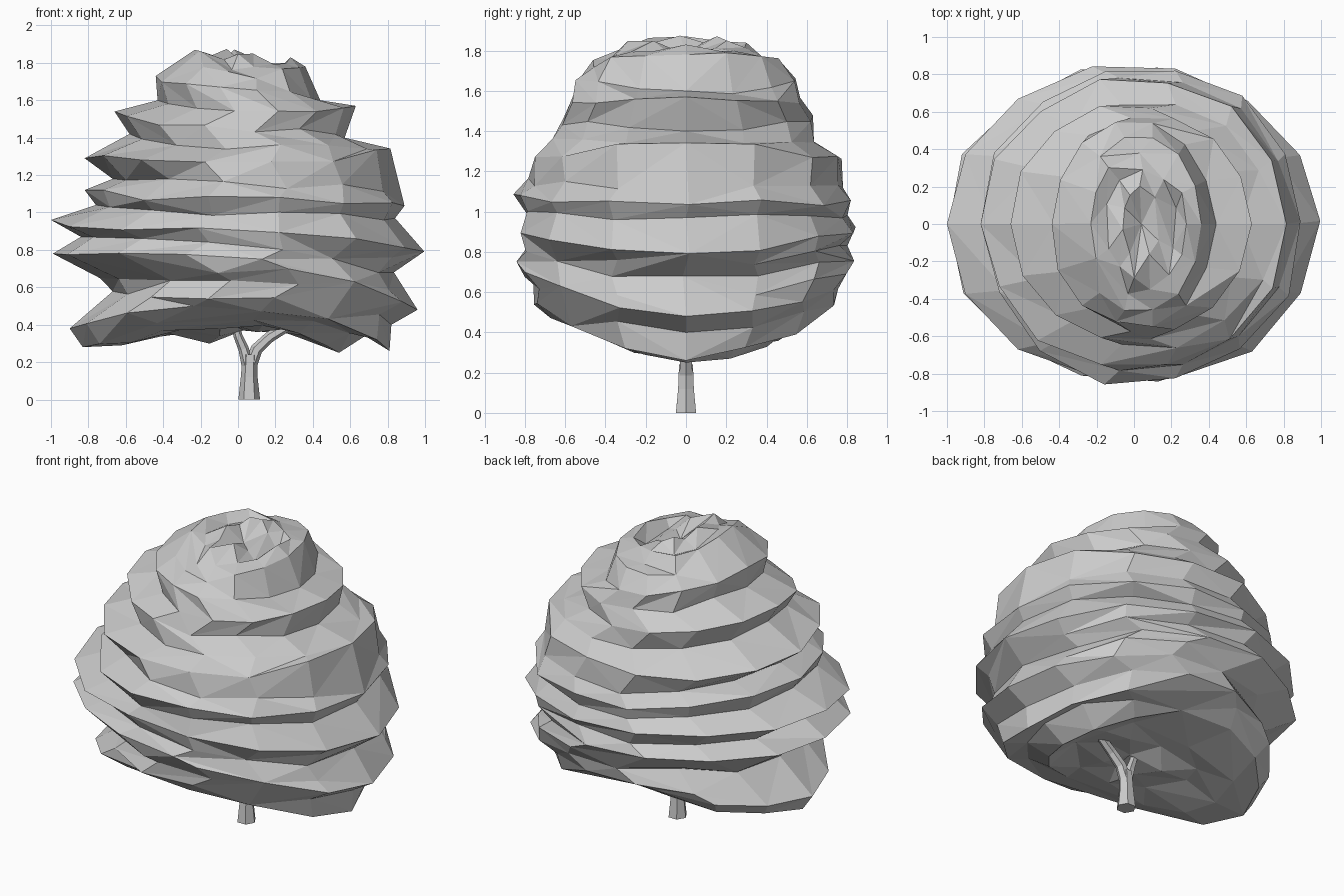
import bpy, bmesh, math, random

if "Cube" in bpy.data.objects:
    bpy.data.objects.remove(bpy.data.objects["Cube"])
random.seed(7)

# Jagged crown profiles, bottom to top: left (x, z), right (x, z), front/back (depth, z)
LEFT = [(-.17, .31), (-.4, .36), (-.62, .29), (-.83, .28), (-.9, .38), (-.78, .48), (-.67, .58),
        (-.74, .65), (-.99, .78), (-.84, .87), (-1, .96), (-.76, 1.04), (-.82, 1.12), (-.67, 1.18),
        (-.82, 1.29), (-.58, 1.42), (-.66, 1.54), (-.43, 1.6), (-.44, 1.73), (-.31, 1.82),
        (-.23, 1.87), (-.15, 1.82), (-.06, 1.87)]
RIGHT = [(.2, .39), (.38, .36), (.54, .25), (.68, .34), (.81, .26), (.82, .4), (.96, .48),
         (.9, .58), (.83, .68), (.92, .74), (1, .79), (.84, .97), (.89, 1.03), (.86, 1.13),
         (.82, 1.33), (.74, 1.36), (.57, 1.4), (.63, 1.57), (.44, 1.6), (.36, 1.78),
         (.28, 1.83), (.23, 1.74), (.14, 1.8)]
DEPTH = [(.2, .38), (.35, .39), (.5, .41), (.6, .44), (.68, .5), (.77, .56), (.76, .63),
         (.8, .68), (.84, .76), (.8, .82), (.86, .9), (.81, .98), (.86, 1.06), (.79, 1.14),
         (.79, 1.25), (.67, 1.36), (.64, 1.45), (.59, 1.54), (.55, 1.65), (.47, 1.74),
         (.38, 1.78), (.3, 1.82), (.2, 1.84)]
SEG = 14


def crown():
    # Stack elliptical rows whose heights blend between side and front profiles
    bm = bmesh.new()
    rows = []
    for (lx, lz), (rx, rz), (d, dz) in zip(LEFT, RIGHT, DEPTH):
        row = []
        for i in range(SEG):
            t = 2 * math.pi * i / SEG
            c, s = math.cos(t), math.sin(t)
            side = abs(s) < .01
            grow = 1 if side else 1 + random.uniform(-.03, .03)
            x = (lx + rx) / 2 + (rx - lx) / 2 * c * grow
            w = c * c
            z = w * (rz if c > 0 else lz) + (1 - w) * dz
            if not side:
                z += random.uniform(-.025, .025)
            row.append(bm.verts.new((x, d * s * grow, z)))
        rows.append(row)
    for a, b in zip(rows, rows[1:]):
        for i in range(SEG):
            j = (i + 1) % SEG
            if random.random() < .5:
                bm.faces.new((a[i], a[j], b[j]))
                bm.faces.new((a[i], b[j], b[i]))
            else:
                bm.faces.new((a[i], a[j], b[i]))
                bm.faces.new((a[j], b[j], b[i]))
    # Close the underside and the hollow at the top
    for row, co in ((rows[0], (.03, 0, .37)), (rows[-1], (.04, 0, 1.78))):
        tip = bm.verts.new(co)
        for i in range(SEG):
            bm.faces.new((row[i], row[(i + 1) % SEG], tip))
    bmesh.ops.recalc_face_normals(bm, faces=bm.faces)
    me = bpy.data.meshes.new("crown")
    bm.to_mesh(me)
    bm.free()
    ob = bpy.data.objects.new("crown", me)
    bpy.context.collection.objects.link(ob)
    # Merge slivers into larger facets
    mod = ob.modifiers.new("facets", 'DECIMATE')
    mod.ratio = 0.85


def limb(name, path):
    # Six-sided tapering tube: centre x, y, z and radius per section
    bm = bmesh.new()
    rings = []
    for k, (x, y, z, r) in enumerate(path):
        p, q = path[max(k - 1, 0)], path[min(k + 1, len(path) - 1)]
        lean = math.atan2(q[0] - p[0], q[2] - p[2]) if k else 0
        rings.append([bm.verts.new((x + r * math.cos(a) * math.cos(lean), y + r * math.sin(a),
                                    z - r * math.cos(a) * math.sin(lean)))
                      for a in (i * math.pi / 3 for i in range(6))])
    for a, b in zip(rings, rings[1:]):
        for i in range(6):
            j = (i + 1) % 6
            bm.faces.new((a[i], a[j], b[j], b[i]))
    bm.faces.new(rings[0][::-1])
    bm.faces.new(rings[-1])
    me = bpy.data.meshes.new(name)
    bm.to_mesh(me)
    bm.free()
    bpy.context.collection.objects.link(bpy.data.objects.new(name, me))


crown()
# Forked trunk
limb("trunk", [(.06, 0, 0, .058), (.06, 0, .12, .045), (.065, 0, .24, .04)])
limb("right_branch", [(.065, 0, .18, .038), (.1, 0, .27, .033), (.17, 0, .335, .03),
                      (.28, .02, .40, .026), (.36, .03, .5, .02)])
limb("left_branch", [(.055, 0, .18, .036), (.03, 0, .27, .028), (0, -.01, .34, .024),
                     (-.03, -.02, .46, .02)])
